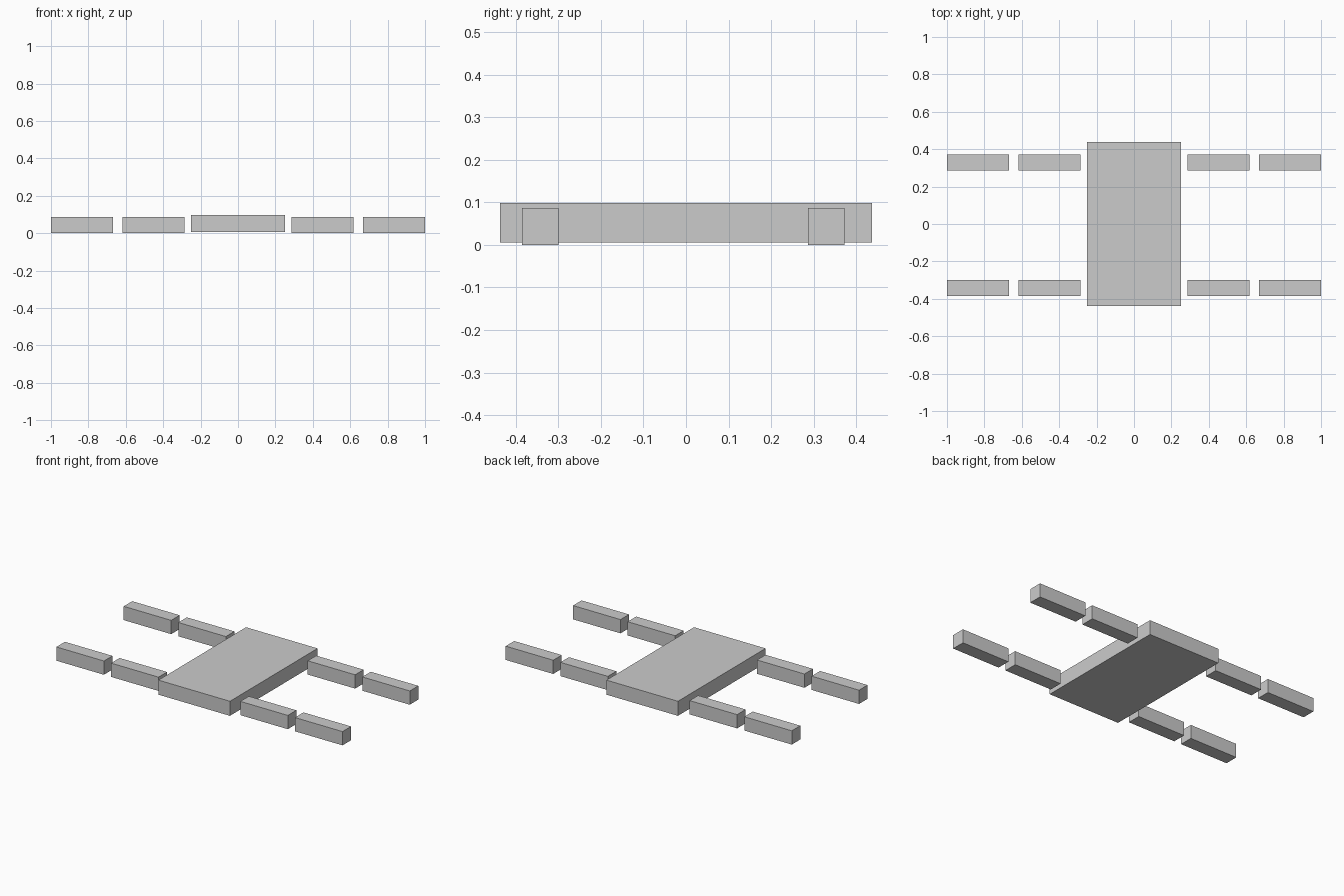
import bpy

if "Cube" in bpy.data.objects:
    bpy.data.objects.remove(bpy.data.objects["Cube"])

grey = bpy.data.materials.new("light_grey")
grey.diffuse_color = (0.6, 0.6, 0.6, 1)
grey.use_nodes = True
grey.node_tree.nodes["Principled BSDF"].inputs["Base Color"].default_value = grey.diffuse_color


def box(name, x, y, z):
    """Box spanning the given (min, max) ranges."""
    bpy.ops.mesh.primitive_cube_add(size=1, location=[sum(r) / 2 for r in (x, y, z)])
    ob = bpy.context.object
    ob.name = name
    ob.scale = [r[1] - r[0] for r in (x, y, z)]
    bpy.ops.object.transform_apply(location=False, rotation=False, scale=True)
    ob.data.materials.append(grey)
    return ob


# Central body slab
box("body", (-0.25, 0.25), (-0.4375, 0.4375), (0.006, 0.098))

# Four limbs, each an inner and an outer segment
for row, y in (("front", (-0.385, -0.30)), ("back", (0.287, 0.372))):
    for side, s in (("left", -1), ("right", 1)):
        for part, a, b in (("inner", 0.286, 0.618), ("outer", 0.668, 1.0)):
            box(f"{row}_{side}_{part}_leg", sorted((s * a, s * b)), y, (0, 0.087))
